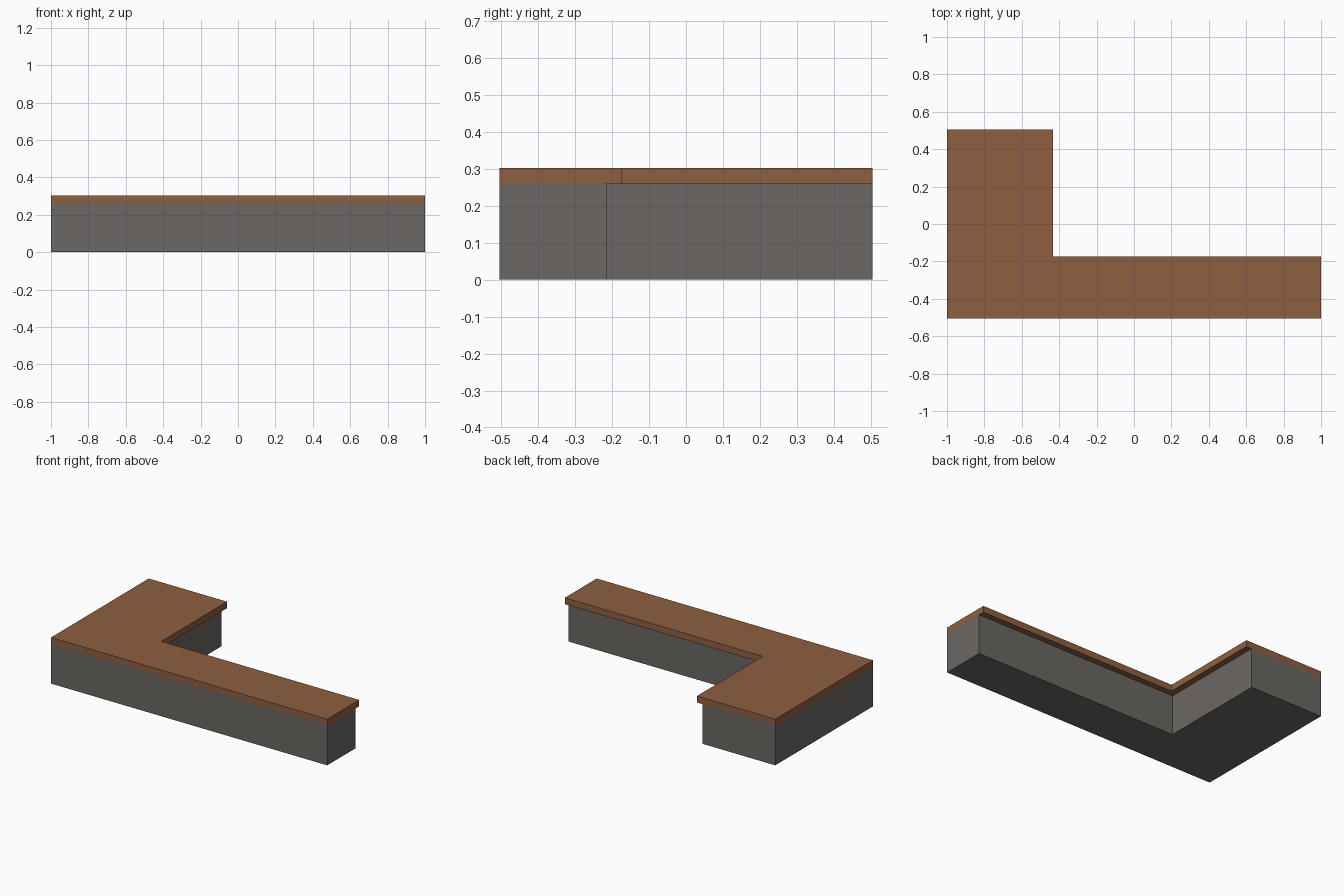
import bpy, bmesh

if "Cube" in bpy.data.objects:
    bpy.data.objects.remove(bpy.data.objects["Cube"])


def material(name, color):
    m = bpy.data.materials.new(name)
    m.diffuse_color = (*color, 1)
    m.use_nodes = True
    m.node_tree.nodes["Principled BSDF"].inputs["Base Color"].default_value = m.diffuse_color
    return m


def l_prism(name, inner_x, inner_y, z0, z1, mat):
    """Extrude an L-shaped footprint; the inner corner sets the leg widths."""
    w, d = 1.0, 0.505
    outline = [(-w, -d), (w, -d), (w, inner_y), (inner_x, inner_y), (inner_x, d), (-w, d)]
    bm = bmesh.new()
    face = bm.faces.new([bm.verts.new((x, y, z0)) for x, y in outline])
    top = bmesh.ops.extrude_face_region(bm, geom=[face], use_keep_orig=True)
    verts = [g for g in top["geom"] if isinstance(g, bmesh.types.BMVert)]
    bmesh.ops.translate(bm, verts=verts, vec=(0, 0, z1 - z0))
    bmesh.ops.recalc_face_normals(bm, faces=bm.faces)
    mesh = bpy.data.meshes.new(name)
    bm.to_mesh(mesh)
    bm.free()
    mesh.materials.append(mat)
    obj = bpy.data.objects.new(name, mesh)
    bpy.context.collection.objects.link(obj)
    return obj


wood = material("brown wood", (0.275, 0.115, 0.051))
grey = material("warm grey", (0.145, 0.136, 0.125))

# Cabinet body, set back 0.04 on the inner sides
l_prism("counter_base", -0.473, -0.215, 0.0, 0.26, grey)
# Countertop overhanging the inner sides
l_prism("countertop", -0.433, -0.175, 0.26, 0.302, wood)
